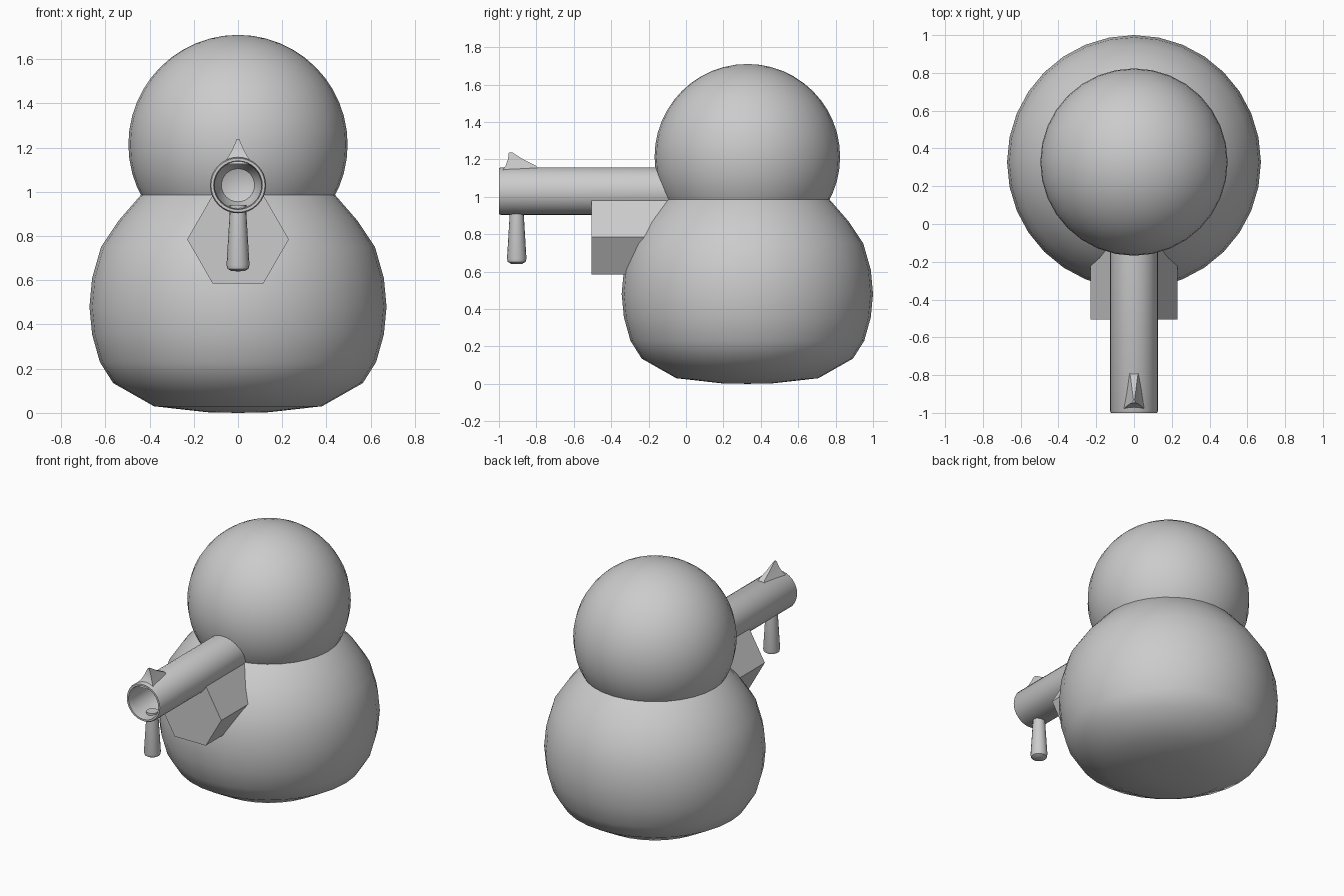
import bpy, bmesh, math
from mathutils import Matrix, Vector

cube = bpy.data.objects.get("Cube")
if cube:
    bpy.data.objects.remove(cube, do_unlink=True)

grey = bpy.data.materials.new("plain grey")
grey.use_nodes = True
grey.diffuse_color = (0.6, 0.6, 0.6, 1)
grey.node_tree.nodes["Principled BSDF"].inputs["Base Color"].default_value = (0.6, 0.6, 0.6, 1)

UP = Matrix.Identity(3)
FORWARD = Matrix.Rotation(math.pi / 2, 3, 'X')   # local +z points to -y


def finish(name, bm, angle):
    bmesh.ops.recalc_face_normals(bm, faces=bm.faces)
    mesh = bpy.data.meshes.new(name)
    bm.to_mesh(mesh)
    bm.free()
    mesh.materials.append(grey)
    obj = bpy.data.objects.new(name, mesh)
    bpy.context.collection.objects.link(obj)
    if angle:
        bpy.ops.object.select_all(action='DESELECT')
        obj.select_set(True)
        bpy.context.view_layer.objects.active = obj
        bpy.ops.object.shade_smooth_by_angle(angle=math.radians(angle))
    return obj


def lathe(name, profile, centre, turn=UP, sides=32, angle=40):
    """Revolve (radius, height) points about local z; radius 0 makes a pole."""
    bm = bmesh.new()
    rings = []
    for r, h in profile:
        count = sides if r else 1
        rings.append([bm.verts.new(turn @ Vector((r * math.cos(i * math.tau / sides),
                                                  r * math.sin(i * math.tau / sides), h))
                                   + Vector(centre)) for i in range(count)])
    for a, b in zip(rings, rings[1:]):
        for i in range(sides):
            j = (i + 1) % sides
            quad = [a[i % len(a)], a[j % len(a)], b[j % len(b)], b[i % len(b)]]
            bm.faces.new(list(dict.fromkeys(quad)))
    return finish(name, bm, angle)


# Rounded body, narrowing to the neck and closed inside the head
lathe("body", [(0, 0), (.14, .003), (.38, .03), (.565, .135), (.625, .23), (.66, .355),
               (.672, .48), (.66, .61), (.62, .75), (.54, .87), (.44, .985), (.3, 1.07), (0, 1.12)],
      (0, .328, 0), angle=60)

# Ball head
bm = bmesh.new()
bmesh.ops.create_uvsphere(bm, u_segments=32, v_segments=24, radius=.496,
                          matrix=Matrix.Translation((0, .328, 1.214)))
finish("head", bm, 60)

# Hollow barrel, with a rounded inner end
lathe("barrel", [(0, -.1), (.127, -.1), (.127, .99), (.122, 1), (.11, 1),
                 (.105, .96), (.105, .62), (.075, .56), (0, .53)],
      (0, 0, 1.03), FORWARD)

# Six-sided block under the barrel
lathe("barrel_mount", [(0, 0), (.23, 0), (.23, .505), (0, .505)],
      (0, 0, .785), FORWARD, sides=6, angle=0)

# Hanging grip, wider at its rounded foot
lathe("grip", [(0, .64), (.03, .642), (.048, .652), (.052, .67), (.038, .9), (.038, .94), (0, .94)],
      (0, -.905, 0), sides=16)

# Pointed sight with a long slope to the rear
bm = bmesh.new()
bands = [(.068, -.99, -.77, 1.125), (.04, -.965, -.8, 1.165), (.022, -.952, -.87, 1.2),
         (.006, -.947, -.93, 1.238)]
rings = [[bm.verts.new(p) for p in ((-w, f, z), (w, f, z), (w * .5, b, z), (-w * .5, b, z))]
         for w, f, b, z in bands]
for a, b in zip(rings, rings[1:]):
    for i in range(4):
        j = (i + 1) % 4
        bm.faces.new((a[i], a[j], b[j], b[i]))
bm.faces.new(rings[0])
bm.faces.new(rings[-1])
finish("front_sight", bm, 50)
